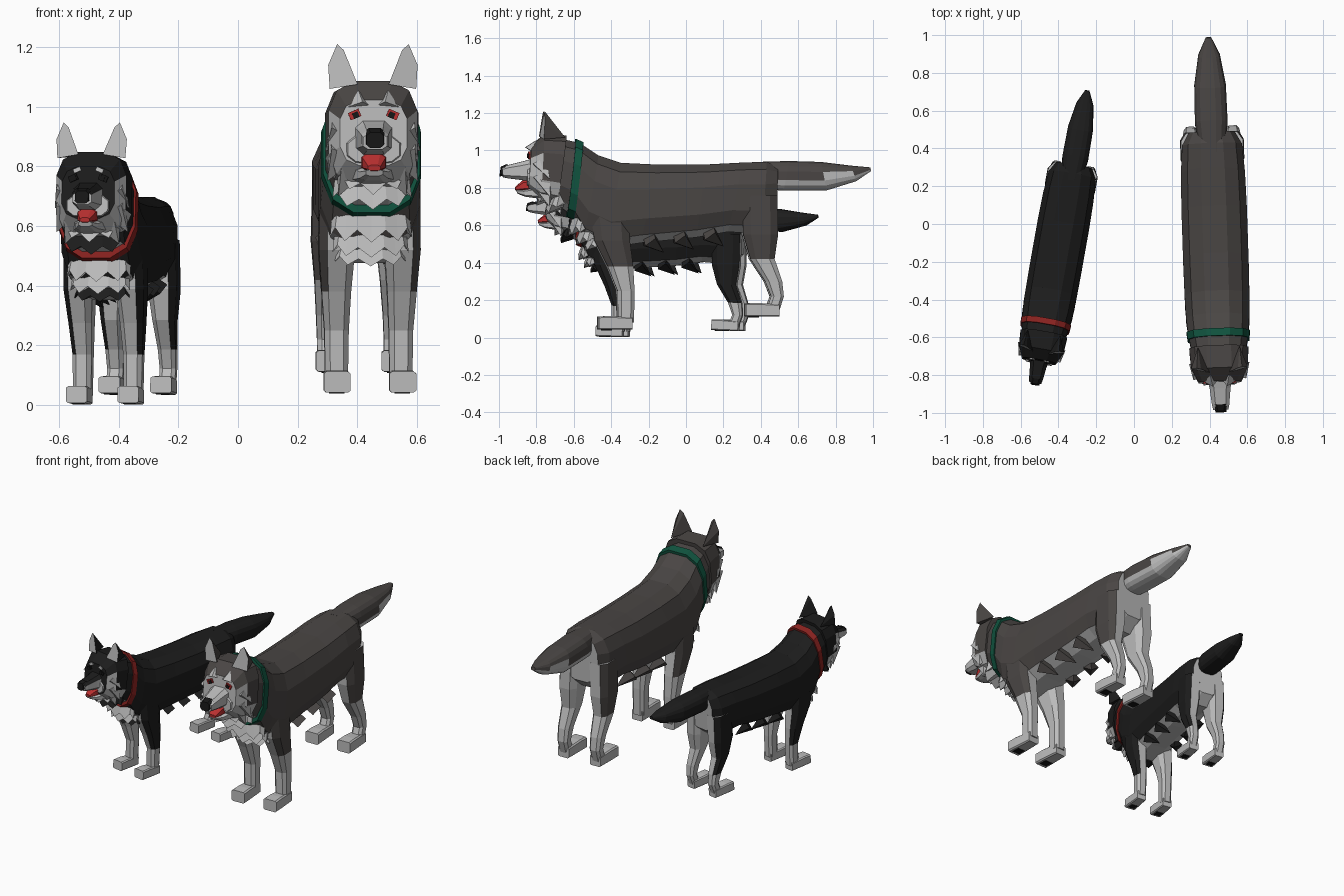
import bpy, bmesh, math
from mathutils import Matrix, Vector

cube = bpy.data.objects.get("Cube")
if cube:
    bpy.data.objects.remove(cube, do_unlink=True)


def material(name, rgb):
    m = bpy.data.materials.new(name)
    m.use_nodes = True
    m.diffuse_color = (*rgb, 1)
    m.node_tree.nodes["Principled BSDF"].inputs["Base Color"].default_value = (*rgb, 1)
    return m


WHITE = material("pale_fur", (0.5, 0.5, 0.5))
GREY = material("grey_fur", (0.068, 0.061, 0.058))
BLACK = material("black_fur", (0.012, 0.012, 0.012))
GREEN = material("green_collar", (0.005, 0.085, 0.048))
RED = material("red_collar", (0.25, 0.016, 0.014))
TONGUE = material("tongue_red", (0.5, 0.03, 0.03))
DARK = material("nose_and_pads", (0.008, 0.008, 0.008))


def span(y1, z1, y2, z2, w, x=0):
    """Ring between a top point and a bottom point: centre, half width, half height vector."""
    top, bot = Vector((x, y1, z1)), Vector((x, y2, z2))
    return (top + bot) / 2, w, (top - bot) / 2


def slab(x, y, z, hx, hy):
    """Horizontal ring for limbs."""
    return Vector((x, y, z)), hx, Vector((0, hy, 0))


def loft(bm, rings, n=10, power=0.75):
    rows = []
    for c, w, v in rings:
        row = []
        for i in range(n):
            a = math.tau * (i + 0.5) / n
            ca, sa = math.cos(a), math.sin(a)
            u = math.copysign(abs(ca) ** power, ca)
            t = math.copysign(abs(sa) ** power, sa)
            row.append(bm.verts.new(c + Vector((w * u, 0, 0)) + v * t))
        rows.append(row)
    for r, s in zip(rows, rows[1:]):
        for i in range(n):
            j = (i + 1) % n
            bm.faces.new((r[i], r[j], s[j], s[i]))
    bm.faces.new(rows[0])
    bm.faces.new(rows[-1])


def box(bm, center, size, tilt=0):
    bmesh.ops.create_cube(bm, size=1, matrix=Matrix.Translation(center)
                          @ Matrix.Rotation(tilt, 4, 'Y') @ Matrix.Diagonal((*size, 1)))


def tuft(bm, base, tip, w):
    """Four sided fur spike."""
    base, tip = Vector(base), Vector(tip)
    axis = tip - base
    turn = axis.to_track_quat('Z', 'Y').to_matrix().to_4x4()
    bmesh.ops.create_cone(bm, segments=4, radius1=w, radius2=0, depth=axis.length, cap_ends=True,
                          matrix=Matrix.Translation((base + tip) / 2) @ turn)


def apron(bm, y, z, w, drop, rise, n=8):
    """Curved fur band with a zigzag lower edge."""
    rows = []
    for i in range(n + 1):
        t = math.radians(-80 + 160 * i / n)
        s, c = math.sin(t), math.cos(t)
        up = z + rise * (1 - c)
        low = up - drop * (0.6 if i % 2 else 1)
        rows.append([bm.verts.new(p) for p in (
            (w * .93 * s, y - .07 * c, up), (w * s, y - .02 - .07 * c, low), (w * .75 * s, y + .05, up - drop * .4))])
    for a, b in zip(rows, rows[1:]):
        for k in range(3):
            m = (k + 1) % 3
            bm.faces.new((a[k], a[m], b[m], b[k]))
    bm.faces.new(rows[0])
    bm.faces.new(rows[-1])


def build(name, draw, mats, place, rule=None, mirror=False):
    bm = bmesh.new()
    draw(bm)
    if mirror:
        twin = bmesh.ops.duplicate(bm, geom=bm.verts[:] + bm.edges[:] + bm.faces[:])
        for v in twin["geom"]:
            if isinstance(v, bmesh.types.BMVert):
                v.co.x *= -1
    bm.normal_update()
    bmesh.ops.recalc_face_normals(bm, faces=bm.faces)
    bm.normal_update()
    if rule:
        for f in bm.faces:
            f.material_index = int(rule(f.calc_center_median(), f.normal))
    bm.transform(place)
    me = bpy.data.meshes.new(name)
    bm.to_mesh(me)
    bm.free()
    for m in mats:
        me.materials.append(m)
    bpy.context.collection.objects.link(bpy.data.objects.new(name, me))


def dog(tag, place, coat, band, masked):
    two = [coat, WHITE]

    def part(name, draw, mats, **kw):
        build(f"{tag}_{name}", draw, mats, place, **kw)

    # Trunk: pale chest, belly and rump
    part("body", lambda bm: loft(bm, [
        span(-.68, 1.07, -.70, .71, .145), span(-.57, 1.045, -.62, .655, .162),
        span(-.47, .98, -.55, .53, .172), span(-.35, .94, -.43, .47, .176),
        span(-.15, .93, -.25, .50, .178), span(.1, .93, .05, .53, .178),
        span(.3, .94, .22, .56, .174), span(.43, .945, .40, .55, .163),
        span(.49, .92, .48, .62, .125)], 12), two,
        rule=lambda c, n: n.z < -.5 or n.y > .75)
    part("tail", lambda bm: loft(bm, [
        span(.38, .94, .42, .79, .07), span(.55, .945, .52, .785, .088),
        span(.72, .94, .75, .785, .085), span(.88, .92, .91, .835, .058),
        span(.985, .91, .99, .89, .015)], 16), two,
        rule=lambda c, n: masked and n.z < .5 and c.z < .84 + .1 * (c.y - .5))
    part("collar", lambda bm: loft(bm, [
        span(-.59, 1.068, -.64, .64, .167), span(-.55, 1.05, -.60, .625, .172)], 12), [band])

    # Head with pale cheeks and lower face
    part("head", lambda bm: loft(bm, [
        span(-.64, 1.085, -.69, .72, .16), span(-.76, 1.09, -.78, .74, .152),
        span(-.83, 1.025, -.845, .80, .115)], 12, .65), two,
        rule=lambda c, n: (n.y < -.9 and masked) or (n.y > -.9 and c.y < -.78 and c.z < .96) or n.z < -.3)
    part("lower_face", lambda bm: loft(bm, [
        span(-.79, .925, -.79, .78, .115), span(-.85, .905, -.852, .81, .09)], 10), [WHITE])
    part("muzzle", lambda bm: loft(bm, [
        span(-.80, .965, -.80, .835, .072), span(-.87, .945, -.87, .838, .058),
        span(-.96, .922, -.955, .85, .048), span(-.985, .91, -.98, .856, .042)], 8, .6), two,
        rule=lambda c, n: masked or n.z < .6)
    part("jaw", lambda bm: loft(bm, [
        span(-.78, .81, -.78, .74, .075), span(-.87, .79, -.86, .752, .05),
        span(-.91, .79, -.90, .768, .03)], 8, .6), [WHITE])
    part("tongue", lambda bm: loft(bm, [
        span(-.80, .86, -.80, .78, .05), span(-.872, .843, -.872, .78, .04),
        span(-.915, .805, -.912, .785, .022)], 8, .7), [TONGUE])
    part("nose", lambda bm: loft(bm, [
        span(-.955, .93, -.96, .865, .036), span(-.99, .915, -.998, .86, .03)], 8, .6), [DARK])

    # Painted eyes and brow patches
    part("eyes", lambda bm: box(bm, (.064, -.839, .974), (.038, .009, .026), .4),
         [TONGUE if masked else DARK], mirror=True)
    part("pupils", lambda bm: box(bm, (.06, -.845, .972), (.02, .006, .02), .4), [DARK], mirror=True)
    if masked:
        part("brows", lambda bm: tuft(bm, (.045, -.825, 1.0), (.05, -.80, 1.055), .04), [WHITE], mirror=True)
    else:
        part("brows", lambda bm: box(bm, (.048, -.834, 1.008), (.032, .009, .018), .4), [WHITE], mirror=True)

    # Ears: pale hollow front, furred back
    def ears(bm):
        front = [bm.verts.new(p) for p in (
            (.052, -.785, 1.075), (.145, -.765, 1.06), (.15, -.76, 1.14), (.12, -.76, 1.21), (.098, -.765, 1.19))]
        back = bm.verts.new((.11, -.65, 1.07))
        bm.faces.new(front)
        for a, b in zip(front, front[1:] + front[:1]):
            bm.faces.new((a, b, back))
    part("ears", ears, two, mirror=True, rule=lambda c, n: n.y < -.7)

    # Cheek ruff
    def ruff(bm):
        tuft(bm, (.105, -.78, .93), (.16, -.735, .85), .055)
        tuft(bm, (.10, -.77, .86), (.152, -.73, .75), .065)
        tuft(bm, (.075, -.76, .80), (.115, -.735, .70), .06)
    part("cheek_ruff", ruff, [WHITE], mirror=True)

    # Zigzag fur rows down the throat and chest
    last = WHITE if masked else coat
    for name, y, z, w, drop, rise, mat in (
            ("chin_fur", -.71, .79, .125, .085, .08, WHITE),
            ("throat_fur", -.665, .735, .135, .08, .05, last),
            ("chest_fur", -.54, .645, .14, .1, .02, WHITE),
            ("breast_fur", -.50, .575, .13, .08, .02, WHITE),
            ("brisket_fur", -.455, .525, .12, .06, .02, last)):
        part(name, lambda bm: apron(bm, y, z, w, drop, rise), [mat])

    # Coat flaps folding under the belly
    def belly(bm):
        for y in (-.2, -.04, .12):
            tuft(bm, (.125, y, .55 + y * .1), (.06, y + .08, .475 + y * .1), .05)
    part("belly_tufts", belly, [coat], mirror=True)

    # Legs: coat colour runs down the outer side
    def outer(limit):
        return lambda c, n: not (c.z > limit and n.x * c.x > .03)
    part("front_legs", lambda bm: loft(bm, [
        slab(.105, -.42, .74, .065, .11), slab(.11, -.40, .52, .064, .10),
        slab(.11, -.355, .38, .052, .072), slab(.108, -.325, .25, .043, .048),
        slab(.108, -.325, .08, .04, .045)], 8, .65), two, mirror=True, rule=outer(.4 if masked else .3))
    part("hind_legs", lambda bm: loft(bm, [
        slab(.10, .39, .76, .067, .10), slab(.108, .395, .55, .064, .098),
        slab(.11, .405, .42, .05, .068), slab(.112, .465, .30, .04, .048),
        slab(.112, .485, .22, .036, .036), slab(.112, .455, .13, .036, .038)], 8, .65),
        two, mirror=True, rule=outer(.42 if masked else .33))

    # Boxy paws with dark pads
    x = .11
    for end, y, z in (("front", -.38, .078), ("hind", .405, .148)):
        part(f"{end}_paws", lambda bm: loft(bm, [
            span(y + .09, z + .03, y + .09, z - .037, .038, x),
            span(y - .03, z + .038, y - .03, z - .037, .045, x),
            span(y - .09, z + .035, y - .09, z - .037, .046, x)], 8, .25), [WHITE], mirror=True)
        part(f"{end}_pads", lambda bm: box(bm, (x, y - .045, z - .037), (.05, .05, .006)), [DARK], mirror=True)


# Two dogs standing side by side
dog("large_dog", Matrix.Translation((.427, 0, 0)) @ Matrix.Rotation(math.radians(1.9), 4, 'Z'), GREY, GREEN, True)
dog("small_dog", Matrix.Translation((-.39, -.095, -.04)) @ Matrix.Rotation(math.radians(-10.1), 4, 'Z')
    @ Matrix.Rotation(math.radians(-2.1), 4, 'X') @ Matrix.Scale(.798, 4), BLACK, RED, False)
